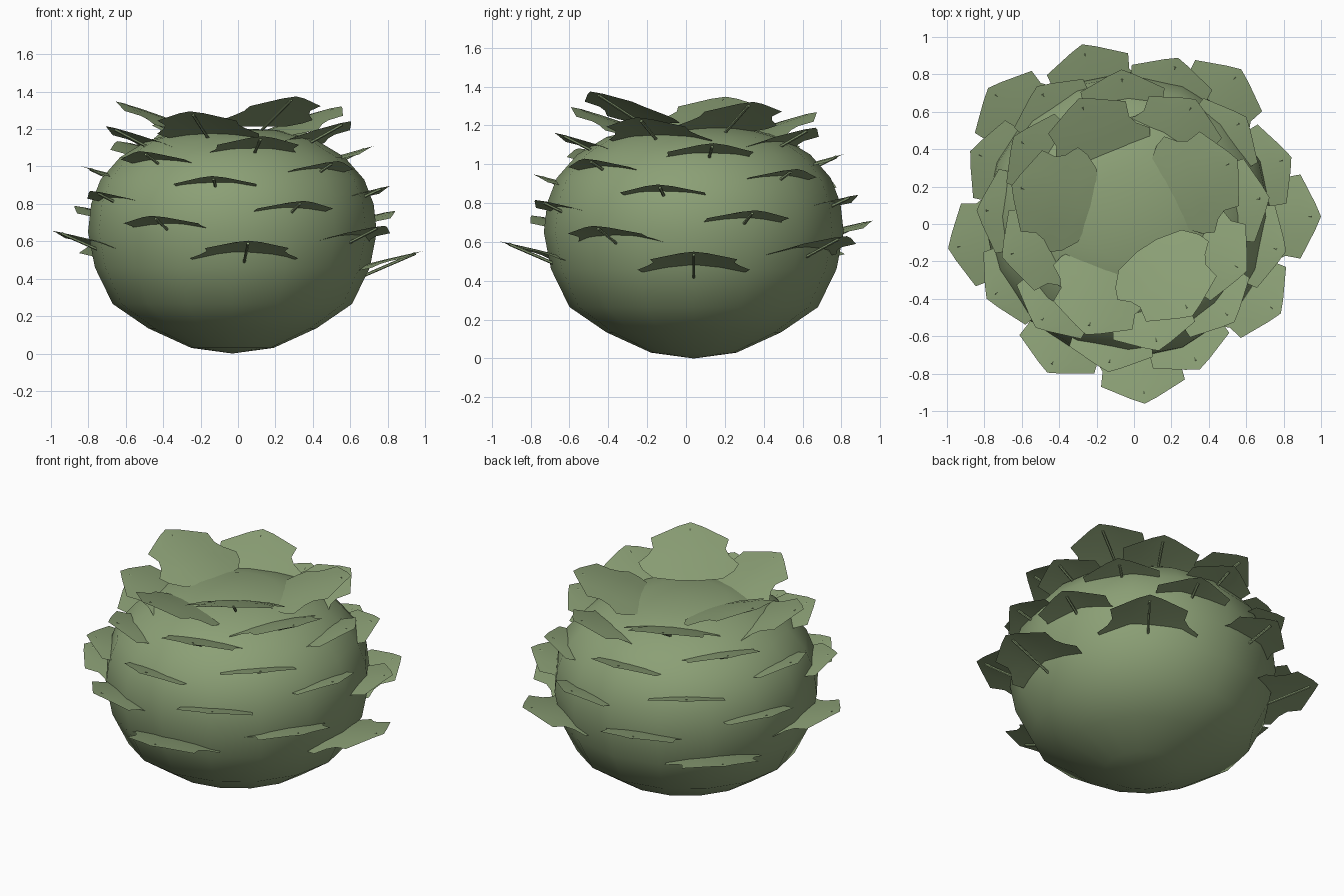
import bpy, bmesh, math
from mathutils import Vector, Matrix

cube = bpy.data.objects.get("Cube")
if cube:
    bpy.data.objects.remove(cube)

green = bpy.data.materials.new("leaf_green")
green.use_nodes = True
COLOR = (0.26, 0.35, 0.18, 1)
green.diffuse_color = COLOR
bsdf = green.node_tree.nodes["Principled BSDF"]
bsdf.inputs["Base Color"].default_value = COLOR
bsdf.inputs["Roughness"].default_value = 0.9

CENTER = Vector((-0.03, 0.04, 0))
GOLDEN = math.radians(137.508)
LEAVES = 32


def make_object(name, bm, angle):
    mesh = bpy.data.meshes.new(name)
    bm.to_mesh(mesh)
    bm.free()
    mesh.materials.append(green)
    obj = bpy.data.objects.new(name, mesh)
    bpy.context.collection.objects.link(obj)
    bpy.ops.object.select_all(action='DESELECT')
    obj.select_set(True)
    bpy.context.view_layer.objects.active = obj
    bpy.ops.object.shade_smooth_by_angle(angle=math.radians(angle))
    return obj


# Round head: a lathed profile, radius and height from bottom to top
PROFILE = [(0, 0), (0.22, 0.03), (0.45, 0.135), (0.64, 0.265), (0.735, 0.46),
           (0.772, 0.65), (0.755, 0.80), (0.705, 0.93), (0.60, 1.05),
           (0.45, 1.14), (0.24, 1.195), (0, 1.205)]
bm = bmesh.new()
verts = [bm.verts.new((r, 0, z)) for r, z in PROFILE]
edges = [bm.edges.new(pair) for pair in zip(verts, verts[1:])]
bmesh.ops.spin(bm, geom=verts + edges, axis=(0, 0, 1), cent=(0, 0, 0),
               angle=2 * math.pi, steps=16)
bmesh.ops.remove_doubles(bm, verts=bm.verts, dist=0.001)
bmesh.ops.recalc_face_normals(bm, faces=bm.faces)
head = make_object("head", bm, 80)
head.location = CENTER

# Lobed half outline of a leaf: distance behind the tip, half width
OUTLINE = [(0.45, 0.06), (0.42, 0.20), (0.35, 0.265), (0.29, 0.29),
           (0.24, 0.235), (0.19, 0.21), (0.11, 0.225), (0.03, 0.07), (0, 0)]


def leaf_height(back, side, slope):
    # Rising blade that flattens at the tip and droops to both sides
    return -slope * back - 0.1 * back * back - 0.32 * side * side


def add_leaf(bm, place, slope):
    for sign in (-1, 1):
        rows = []
        for back, width in OUTLINE:
            row = []
            for f in (0, 0.5, 1):
                side = sign * width * f
                row.append(bm.verts.new(
                    place @ Vector((-back, side, leaf_height(back, side, slope)))))
            rows.append(row)
        for a, b in zip(rows, rows[1:]):
            for i in (0, 1):
                quad = [a[i], b[i], b[i + 1], a[i + 1]]
                bm.faces.new(quad if sign > 0 else quad[::-1])


def add_stem(bm, place, slope):
    # Thin rod under the blade whose end just shows near the tip
    start = place @ Vector((-0.34, 0, leaf_height(0.34, 0, slope) - 0.06))
    end = place @ Vector((-0.05, 0, leaf_height(0.05, 0, slope) - 0.004))
    axis = end - start
    turn = axis.to_track_quat('Z', 'Y').to_matrix().to_4x4()
    bmesh.ops.create_cone(
        bm, cap_ends=True, segments=6, radius1=0.008, radius2=0.008,
        depth=axis.length,
        matrix=Matrix.Translation((start + end) / 2) @ turn)


# Leaves climb the head in a golden-angle spiral, each with its stem
for n in range(LEAVES):
    reach = 1.03 - 0.0128 * n
    height = 0.55 + 0.0266 * n
    slope = 0.20 + 0.12 * (n / LEAVES) ** 2
    place = (Matrix.Translation(CENTER) @ Matrix.Rotation(n * GOLDEN, 4, 'Z')
             @ Matrix.Translation((reach, 0, height)))
    bm = bmesh.new()
    add_leaf(bm, place, slope)
    bmesh.ops.remove_doubles(bm, verts=bm.verts, dist=0.0005)
    make_object(f"leaf_{n + 1}", bm, 50)
    bm = bmesh.new()
    add_stem(bm, place, slope)
    make_object(f"stem_{n + 1}", bm, 40)
